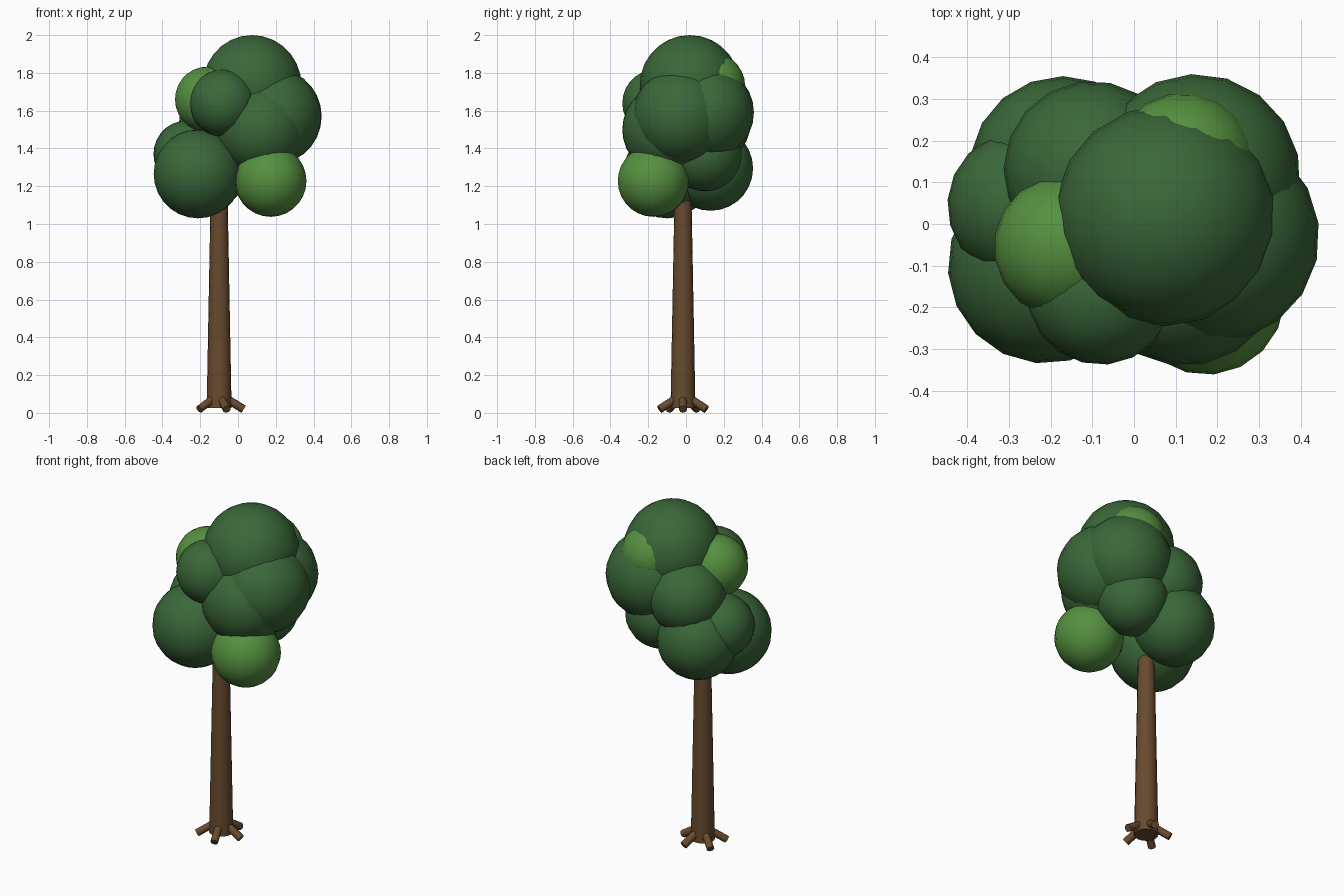
import bpy
import math
from mathutils import Vector

cube = bpy.data.objects.get("Cube")
if cube:
    bpy.data.objects.remove(cube, do_unlink=True)


def material(name, rgb):
    mat = bpy.data.materials.new(name)
    mat.use_nodes = True
    color = (*rgb, 1.0)
    mat.diffuse_color = color
    mat.node_tree.nodes["Principled BSDF"].inputs["Base Color"].default_value = color
    return mat


bark = material("brown bark", (0.138, 0.069, 0.027))
dark_leaf = material("dark green leaves", (0.042, 0.136, 0.04))
light_leaf = material("light green leaves", (0.09, 0.28, 0.05))


def finish(name, mat, angle):
    obj = bpy.context.object
    obj.name = name
    obj.data.materials.append(mat)
    bpy.ops.object.shade_smooth_by_angle(angle=math.radians(angle))
    return obj


def tapered_limb(name, start, end, r_start, r_end, sides):
    start, end = Vector(start), Vector(end)
    axis = end - start
    bpy.ops.mesh.primitive_cone_add(
        vertices=sides, radius1=r_start, radius2=r_end, depth=axis.length,
        location=(start + end) / 2,
        rotation=axis.to_track_quat("Z", "Y").to_euler())
    return finish(name, bark, 50)


def leaf_ball(name, center, radius, mat, turn):
    bpy.ops.mesh.primitive_uv_sphere_add(
        segments=18, ring_count=14, radius=radius, location=center,
        rotation=(0, 0, turn))
    return finish(name, mat, 40)


# Trunk
TRUNK_X, TRUNK_Y = -0.1, -0.016
tapered_limb("trunk", (TRUNK_X, TRUNK_Y, 0.025), (TRUNK_X, TRUNK_Y, 1.25),
             0.066, 0.043, 16)

# Five roots fanned evenly around the base
for i in range(5):
    a = math.tau * i / 5
    inner, outer = [
        (TRUNK_X + r * math.cos(a), TRUNK_Y + r * math.sin(a), z)
        for r, z in ((0.03, 0.081), (0.13, 0.019))]
    tapered_limb(f"root_{i + 1}", inner, outer, 0.022, 0.022, 8)

# Crown of overlapping leaf balls
dark_balls = {
    "crown_top": ((0.075, 0.02, 1.735), 0.265),
    "crown_upper_front": ((-0.08, -0.16, 1.64), 0.178),
    "crown_middle_front": ((0.12, -0.1, 1.5), 0.24),
    "crown_middle_left": ((0.19, -0.03, 1.57), 0.255),
    "crown_middle_back_left": ((0.15, 0.11, 1.59), 0.25),
    "crown_middle_back": ((-0.1, 0.13, 1.53), 0.213),
    "crown_lower_front": ((-0.212, -0.1, 1.265), 0.235),
    "crown_lower_back": ((-0.17, 0.13, 1.295), 0.225),
    "crown_lower_right": ((-0.27, 0.045, 1.37), 0.178),
    "crown_lower_left": ((0.093, 0.1, 1.37), 0.197),
}
light_balls = {
    "light_tuft_right": ((-0.163, -0.055, 1.66), 0.173),
    "light_tuft_low": ((0.173, -0.172, 1.228), 0.19),
    "light_tuft_back": ((0.12, 0.14, 1.73), 0.175),
}
for balls, mat in ((dark_balls, dark_leaf), (light_balls, light_leaf)):
    for i, (name, (center, radius)) in enumerate(balls.items()):
        leaf_ball(name, center, radius, mat, 0.1 * i)
